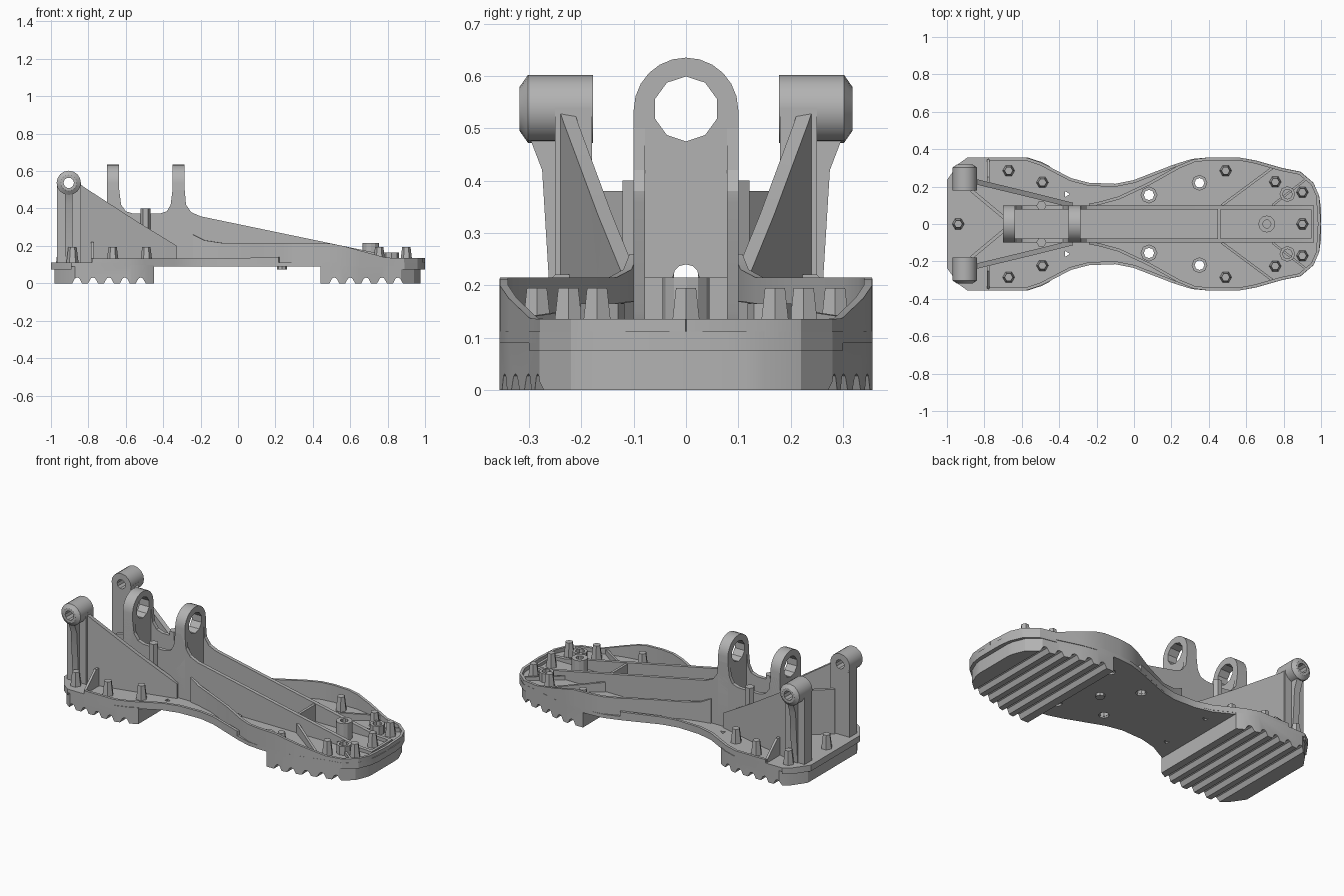
import bpy, bmesh, math
from mathutils import Vector

cube = bpy.data.objects.get("Cube")
if cube:
    bpy.data.objects.remove(cube, do_unlink=True)

grey = bpy.data.materials.new("plain_grey")
grey.use_nodes = True
grey.diffuse_color = (0.45, 0.45, 0.45, 1)
grey.node_tree.nodes["Principled BSDF"].inputs["Base Color"].default_value = (0.45, 0.45, 0.45, 1)


def finish(name, bm):
    bmesh.ops.recalc_face_normals(bm, faces=bm.faces)
    mesh = bpy.data.meshes.new(name)
    bm.to_mesh(mesh)
    bm.free()
    mesh.materials.append(grey)
    ob = bpy.data.objects.new(name, mesh)
    bpy.context.collection.objects.link(ob)
    return ob


def prism(name, pts, lo, hi, axis="z", taper=1.0, centre=(0, 0)):
    """Extrude a 2D outline along an axis, optionally scaling the far end."""
    def place(p, t, s):
        a, b = [c + (q - c) * s for q, c in zip(p, centre)]
        return {"x": (t, a, b), "y": (a, t, b), "z": (a, b, t)}[axis]
    bm = bmesh.new()
    low = [bm.verts.new(place(p, lo, 1)) for p in pts]
    top = [bm.verts.new(place(p, hi, taper)) for p in pts]
    bm.faces.new(low)
    bm.faces.new(top)
    n = len(pts)
    for i in range(n):
        j = (i + 1) % n
        bm.faces.new((low[i], low[j], top[j], top[i]))
    return finish(name, bm)


def ngon(a, b, r, sides, turn=0.0):
    return [(a + r * math.cos(turn + math.tau * i / sides),
             b + r * math.sin(turn + math.tau * i / sides)) for i in range(sides)]


def wall(name, path, base, thick):
    """Upright strip along (x, y, top) points."""
    bm = bmesh.new()
    rings = []
    for i, (x, y, top) in enumerate(path):
        a, b = path[max(i - 1, 0)], path[min(i + 1, len(path) - 1)]
        d = Vector((b[0] - a[0], b[1] - a[1])).normalized() * thick / 2
        rings.append([bm.verts.new((x + s * -d.y, y + s * d.x, z))
                      for s, z in ((-1, base), (1, base), (1, top), (-1, top))])
    bm.faces.new(rings[0])
    bm.faces.new(rings[-1])
    for r, q in zip(rings, rings[1:]):
        for i in range(4):
            j = (i + 1) % 4
            bm.faces.new((r[i], r[j], q[j], q[i]))
    return finish(name, bm)


def boolean(ob, cutter, mode="DIFFERENCE"):
    mod = ob.modifiers.new("cut", "BOOLEAN")
    mod.object, mod.operation, mod.solver = cutter, mode, "EXACT"
    bpy.context.view_layer.objects.active = ob
    bpy.ops.object.modifier_apply(modifier=mod.name)
    bpy.data.objects.remove(cutter, do_unlink=True)


def post(name, x, y, base=0.1, top=0.195, r=0.034, taper=0.65):
    return prism(name, ngon(x, y, r, 6), base, top, taper=taper, centre=(x, y))


# Base plate
half = [(-1, 0.235), (-0.94, 0.32), (-0.89, 0.356), (-0.58, 0.356), (-0.5, 0.33),
        (-0.34, 0.245), (-0.24, 0.22), (-0.1, 0.215), (0, 0.235), (0.22, 0.32),
        (0.31, 0.348), (0.4, 0.356), (0.56, 0.356), (0.65, 0.34), (0.79, 0.3),
        (0.89, 0.28), (0.96, 0.22), (0.99, 0.15), (1, 0.08)]
outline = half + [(x, -y) for x, y in reversed(half)]
plate = prism("base_plate", outline, 0.09, 0.112)
for s in (-1, 1):
    for x, y, r, n in ((0.08, 0.155, 0.03, 8), (0.35, 0.22, 0.03, 6),
                       (0.82, 0.16, 0.025, 6), (-0.36, 0.16, 0.018, 3)):
        boolean(plate, prism("cutter", ngon(x, s * y, r, n), 0.05, 0.15))

# Overhanging lips at both ends
for name, keep in (("heel_lip", lambda x: x < -0.8), ("toe_lip", lambda x: x > 0.78)):
    prism(name, [p for p in outline if keep(p[0])], 0.075, 0.105)

# Grooved tread blocks, cut to the plate outline
sole = [(x * 0.98, y) for x, y in outline]
for name, x0, x1, grooves in (("heel_tread", -0.98, -0.45, (-0.86, -0.775, -0.69, -0.605, -0.52)),
                              ("toe_tread", 0.44, 0.975, (0.515, 0.6, 0.685, 0.77, 0.855))):
    prof = [(x1, 0), (x1, 0.1), (x0, 0.1), (x0, 0)]
    for g in grooves:
        prof += [(g - 0.026, 0), (g - 0.012, 0.026), (g, 0.031), (g + 0.012, 0.026), (g + 0.026, 0)]
    boolean(prism(name, sole, -0.02, 0.098), prism("cutter", prof, -0.5, 0.5, "y"), "INTERSECT")

# Central channel rails
rail = [(-0.7, 0.1), (-0.7, 0.5), (-0.635, 0.5), (-0.625, 0.42), (-0.6, 0.385), (-0.56, 0.372),
        (-0.42, 0.372), (-0.38, 0.385), (-0.36, 0.42), (-0.35, 0.5), (-0.285, 0.5),
        (-0.278, 0.42), (-0.25, 0.38), (-0.2, 0.358), (0.8, 0.15), (0.86, 0.135),
        (0.96, 0.13), (0.96, 0.1)]
for s in (-1, 1):
    prism("channel_rail", rail, s * 0.078, s * 0.1, "y")
prism("channel_floor", [(-0.7, -0.09), (0.46, -0.09), (0.46, 0.09), (-0.7, 0.09)], 0.1, 0.13)
wall("channel_end_wall", [(0.455, -0.09, 0.215), (0.455, 0.09, 0.215)], 0.1, 0.016)
wall("toe_end_wall", [(0.955, -0.1, 0.13), (0.955, 0.1, 0.13)], 0.1, 0.016)

# Two upright lugs with bearing holes and a small arch at the foot
arc = [(0.1 * math.cos(math.pi * i / 12), 0.535 + 0.1 * math.sin(math.pi * i / 12)) for i in range(13)]
arch = [(0.025 * math.cos(math.pi * i / 6), 0.215 + 0.025 * math.sin(math.pi * i / 6)) for i in range(7)]
for name, x in (("rear_lug", -0.7), ("front_lug", -0.35)):
    lug = prism(name, [(-0.1, 0.1), (0.1, 0.1)] + arc, x, x + 0.065, "x")
    boolean(lug, prism("cutter", ngon(0, 0.537, 0.062, 10, math.pi / 10), x - 0.1, x + 0.2, "x"))
    boolean(lug, prism("cutter", arch + [(-0.025, 0.135), (0.025, 0.135)], x - 0.1, x + 0.2, "x"))

# Parts repeated on both sides
for s in (-1, 1):
    def side_wall(name, path, thick=0.016):
        return wall(name, [(x, s * y, z) for x, y, z in path], 0.1, thick)

    # Forefoot rim: high along the side, dropping to the toe
    side_wall("forefoot_rim", [(-0.24, 0.1, 0.26), (-0.18, 0.112, 0.23), (-0.08, 0.14, 0.215),
                               (0.08, 0.215, 0.215), (0.24, 0.305, 0.215), (0.32, 0.338, 0.215),
                               (0.4, 0.348, 0.215), (0.5, 0.348, 0.212), (0.56, 0.348, 0.2),
                               (0.65, 0.331, 0.175), (0.79, 0.291, 0.137), (0.885, 0.272, 0.135),
                               (0.953, 0.215, 0.135), (0.982, 0.15, 0.135), (0.991, 0, 0.135)])
    # Closes the flush side below the rim
    side_wall("heel_rim", [(-0.78, 0.348, 0.132), (-0.58, 0.348, 0.132), (-0.5, 0.322, 0.132),
                           (-0.34, 0.238, 0.132), (-0.24, 0.212, 0.132), (-0.1, 0.207, 0.132),
                           (0, 0.227, 0.135), (0.22, 0.312, 0.14)])
    side_wall("heel_cross_rib", [(-0.78, 0.21, 0.22), (-0.78, 0.25, 0.22), (-0.78, 0.345, 0.132)], 0.014)
    side_wall("toe_diagonal_rib", [(0.47, 0.1, 0.17), (0.74, 0.3, 0.14)], 0.014)
    side_wall("toe_short_rib", [(0.74, 0.1, 0.135), (0.92, 0.24, 0.135)], 0.012)
    side_wall("rear_v_rib", [(-0.87, 0.18, 0.38), (-0.69, 0.03, 0.38)], 0.018)
    side_wall("sloping_web", [(-0.86, 0.23, 0.54), (-0.82, 0.22, 0.51), (-0.55, 0.155, 0.335),
                              (-0.33, 0.1, 0.2)], 0.028)

    # Rear tower with a tapered cross boss
    column = prism("tower_column", [(-0.968, 0.1), (-0.968, 0.54), (-0.84, 0.54), (-0.84, 0.1)],
                   s * 0.18, s * 0.25, "y")
    boss = prism("tower_boss", ngon(-0.905, 0.537, 0.065, 16), s * 0.178, s * 0.302, "y")
    cap = prism("tower_boss_cap", ngon(-0.905, 0.537, 0.065, 16), s * 0.302, s * 0.318, "y",
                0.65, (-0.905, 0.537))
    for ob in (column, boss, cap):
        boolean(ob, prism("cutter", ngon(-0.905, 0.537, 0.028, 10), s * 0.1, s * 0.4, "y"))
    prism("tower_outer_rib", [(s * y, z) for y, z in ((0.24, 0.11), (0.256, 0.11), (0.275, 0.42),
                                                    (0.3, 0.485), (0.24, 0.485))],
          -0.925, -0.885, "x")

    # Spine side pins and locating posts
    prism("spine_side_pin", ngon(-0.495, s * 0.098, 0.027, 6), 0.2, 0.4)
    for x, y in ((-0.67, 0.285), (-0.49, 0.222), (0.49, 0.285), (0.755, 0.225), (0.9, 0.17)):
        post("locating_post", x, s * y)
    post("tower_post", -0.885, s * 0.285)

    # Hollow collars round the plate holes
    for x, y, r, top in ((0.08, 0.155, 0.045, 0.13), (0.35, 0.22, 0.042, 0.13), (0.82, 0.16, 0.042, 0.165)):
        collar = prism("hole_collar", ngon(x, s * y, r, 8), 0.1, top)
        boolean(collar, prism("cutter", ngon(x, s * y, r * 0.62, 8), 0, 0.3))

# Centre-line posts, hollow toe boss and underside tab
post("heel_centre_post", -0.94, 0)
post("toe_centre_post", 0.9, 0)
toe_boss = prism("toe_boss", ngon(0.71, 0, 0.045, 12), 0.1, 0.215)
boolean(toe_boss, prism("cutter", ngon(0.71, 0, 0.022, 10), 0.12, 0.3))
prism("underside_tab", ngon(0.235, 0, 0.026, 8), 0.073, 0.095)

# Smooth shading with sharp edges kept
bpy.ops.object.select_all(action="DESELECT")
for ob in bpy.context.collection.objects:
    if ob.type == "MESH" and grey.name in ob.data.materials:
        ob.select_set(True)
        bpy.context.view_layer.objects.active = ob
bpy.ops.object.shade_smooth_by_angle(angle=math.radians(25))
